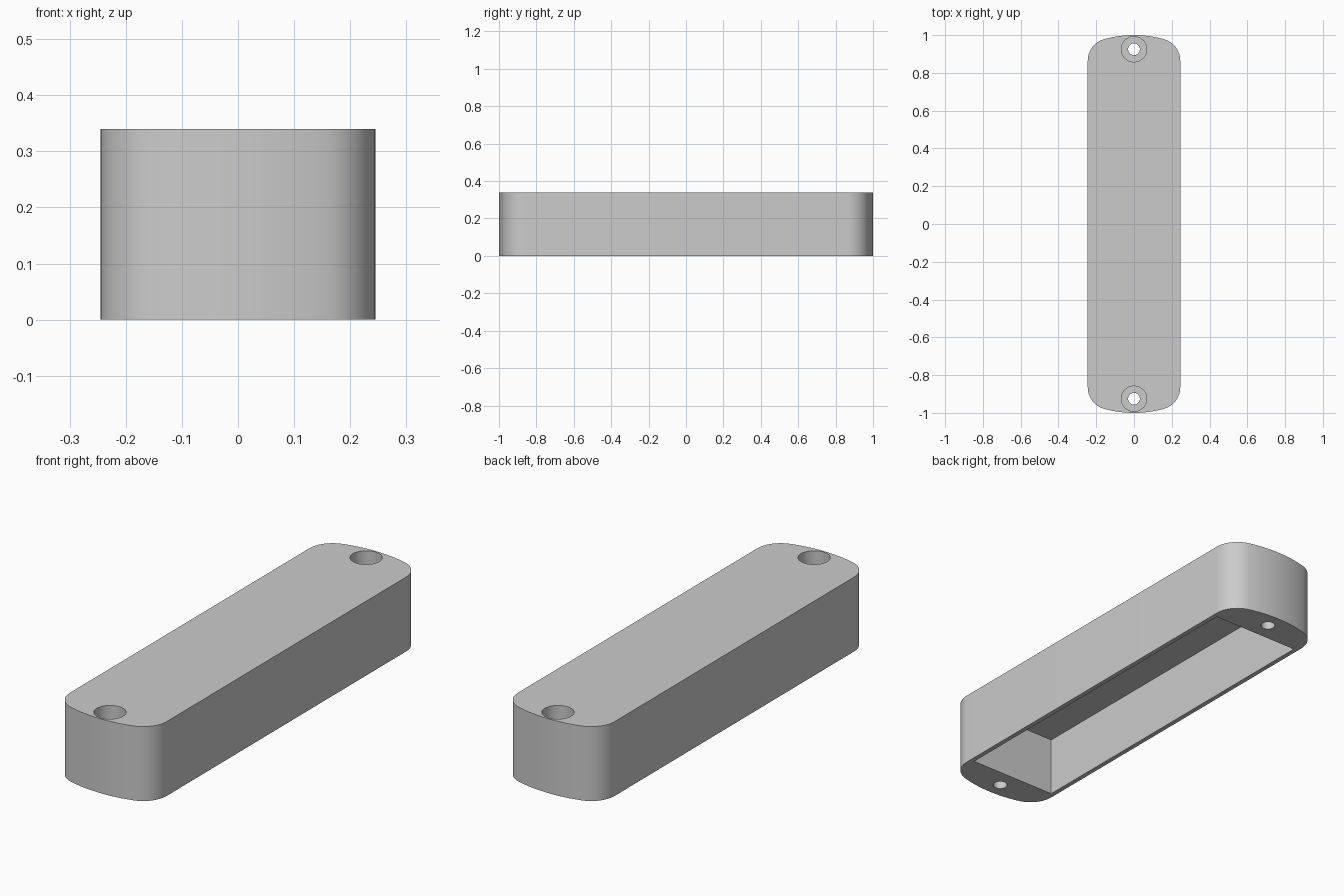
import bpy
import bmesh
from math import sin, cos, asin, sqrt, pi, radians

default_cube = bpy.data.objects.get("Cube")
if default_cube:
    bpy.data.objects.remove(default_cube, do_unlink=True)

HALF_WIDTH, HALF_LENGTH, HEIGHT = 0.245, 1.0, 0.34
END_RADIUS, CORNER_RADIUS = 0.6, 0.12
POCKET_X, POCKET_Y, POCKET_TOP = 0.223, 0.838, 0.275
SCREW_Y, HEAD_RADIUS, SHANK_RADIUS, HEAD_FLOOR = 0.925, 0.067, 0.031, 0.17

grey = bpy.data.materials.new("plain grey")
grey.use_nodes = True
colour = (0.6, 0.6, 0.6, 1)
grey.diffuse_color = colour
grey.node_tree.nodes["Principled BSDF"].inputs["Base Color"].default_value = colour


def prism(name, outline, bottom, top):
    """Extrude a closed outline between two heights."""
    bm = bmesh.new()
    base = bm.faces.new([bm.verts.new((x, y, bottom)) for x, y in outline])
    side = bmesh.ops.extrude_face_region(bm, geom=[base])["geom"]
    raised = [v for v in side if isinstance(v, bmesh.types.BMVert)]
    bmesh.ops.translate(bm, verts=raised, vec=(0, 0, top - bottom))
    bmesh.ops.recalc_face_normals(bm, faces=bm.faces)
    mesh = bpy.data.meshes.new(name)
    bm.to_mesh(mesh)
    bm.free()
    mesh.materials.append(grey)
    obj = bpy.data.objects.new(name, mesh)
    bpy.context.collection.objects.link(obj)
    return obj


def arc(cx, cy, radius, start, end, steps):
    angles = [start + (end - start) * i / steps for i in range(steps + 1)]
    return [(cx + radius * cos(a), cy + radius * sin(a)) for a in angles]


def circle(cy, radius):
    return arc(0, cy, radius, 0, 2 * pi, 48)[:-1]


# Rounded bar outline: bowed ends blended into the sides by corner arcs
corner_x = HALF_WIDTH - CORNER_RADIUS
reach = END_RADIUS - CORNER_RADIUS
corner_y = HALF_LENGTH - END_RADIUS + sqrt(reach ** 2 - corner_x ** 2)
blend = pi / 2 - asin(corner_x / reach)
quarter = arc(corner_x, corner_y, CORNER_RADIUS, 0, blend, 12)
quarter += arc(0, HALF_LENGTH - END_RADIUS, END_RADIUS, blend, pi / 2, 8)[1:]
half = quarter + [(-x, y) for x, y in reversed(quarter[:-1])]
outline = half + [(-x, -y) for x, y in half]
body = prism("housing", outline, 0, HEIGHT)

# Pocket in the underside, stepped screw holes at both ends
pocket = [(-POCKET_X, -POCKET_Y), (POCKET_X, -POCKET_Y),
          (POCKET_X, POCKET_Y), (-POCKET_X, POCKET_Y)]
cutters = [prism("pocket_cutter", pocket, -0.1, POCKET_TOP)]
for end, y in (("front", -SCREW_Y), ("back", SCREW_Y)):
    cutters.append(prism(end + "_screw_head_cutter", circle(y, HEAD_RADIUS), HEAD_FLOOR, HEIGHT + 0.1))
    cutters.append(prism(end + "_screw_shank_cutter", circle(y, SHANK_RADIUS), -0.1, HEIGHT + 0.05))

bpy.context.view_layer.objects.active = body
for cutter in cutters:
    cutter.hide_render = True
    cut = body.modifiers.new(cutter.name, 'BOOLEAN')
    cut.operation, cut.solver, cut.object = 'DIFFERENCE', 'EXACT', cutter
    bpy.ops.object.modifier_apply(modifier=cut.name)
    bpy.data.objects.remove(cutter, do_unlink=True)

# Smooth curved walls, crisp rims
bpy.ops.object.select_all(action='DESELECT')
body.select_set(True)
bpy.ops.object.shade_smooth_by_angle(angle=radians(30))
